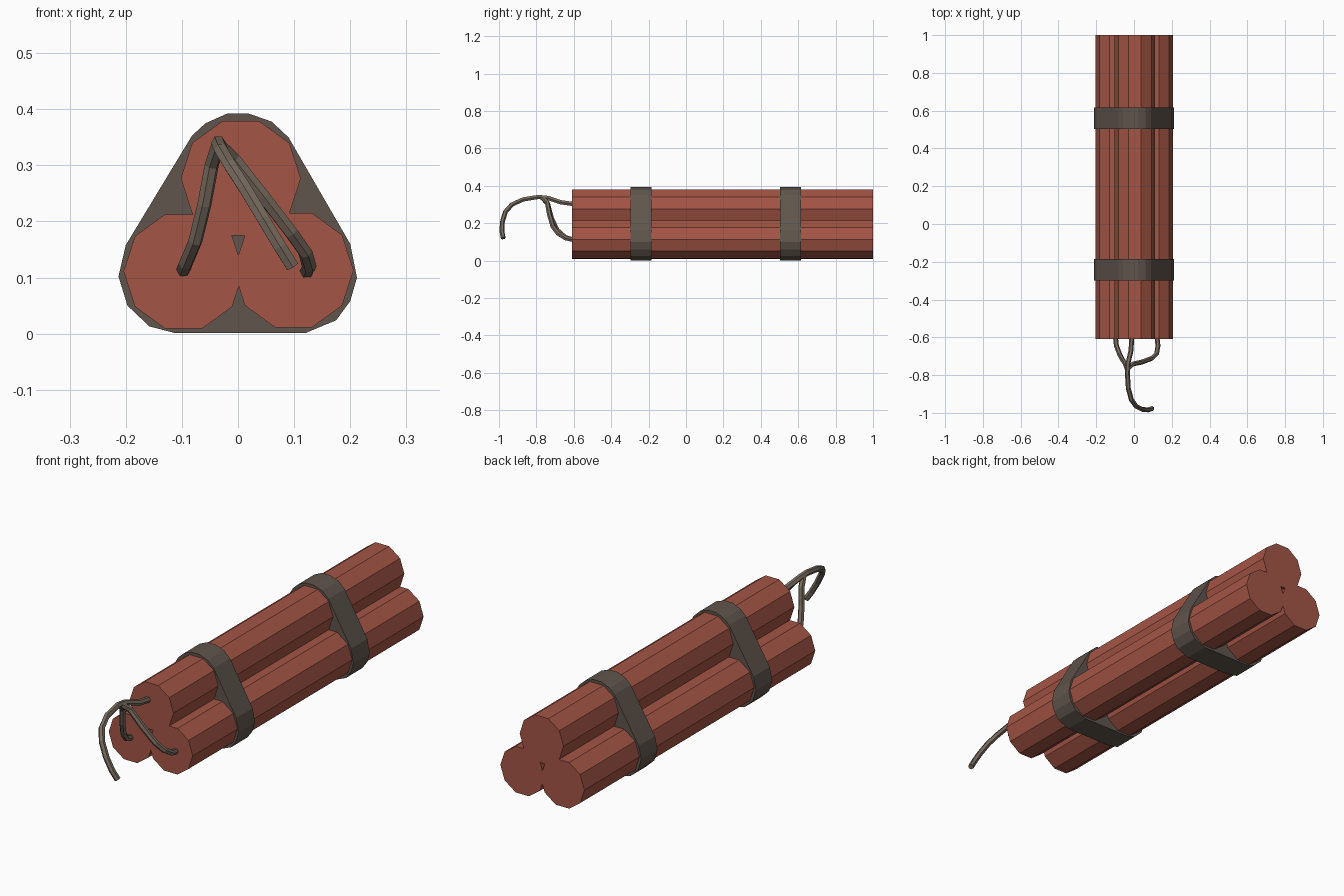
import bpy, math

if "Cube" in bpy.data.objects:
    bpy.data.objects.remove(bpy.data.objects["Cube"])


def material(name, rgb):
    m = bpy.data.materials.new(name)
    m.diffuse_color = (*rgb, 1)
    m.use_nodes = True
    m.node_tree.nodes["Principled BSDF"].inputs["Base Color"].default_value = m.diffuse_color
    return m


RED = material("brick_red", (0.37, 0.09, 0.06))
GREY = material("dark_taupe", (0.115, 0.09, 0.072))
TAN = material("cord_brown", (0.19, 0.15, 0.115))


def prism(name, profile, y0, y1, mat):
    """Extrude an (x, z) profile along y, with closed ends."""
    n = len(profile)
    verts = [(x, y, z) for y in (y0, y1) for x, z in profile]
    faces = [tuple(range(n)), tuple(reversed(range(n, 2 * n)))]
    faces += [(i, i + n, (i + 1) % n + n, (i + 1) % n) for i in range(n)]
    me = bpy.data.meshes.new(name)
    me.from_pydata(verts, [], faces)
    me.materials.append(mat)
    ob = bpy.data.objects.new(name, me)
    bpy.context.collection.objects.link(ob)
    return ob


def cord(name, points, radius=0.013):
    """Six-sided tube through the points."""
    cu = bpy.data.curves.new(name, 'CURVE')
    cu.dimensions = '3D'
    cu.bevel_depth = radius
    cu.bevel_resolution = 1
    cu.use_fill_caps = True
    sp = cu.splines.new('POLY')
    sp.points.add(len(points) - 1)
    for p, co in zip(sp.points, points):
        p.co = (*co, 1)
    cu.materials.append(TAN)
    ob = bpy.data.objects.new(name, cu)
    bpy.context.collection.objects.link(ob)
    bpy.ops.object.select_all(action='DESELECT')
    ob.select_set(True)
    bpy.context.view_layer.objects.active = ob
    bpy.ops.object.convert(target='MESH')
    for poly in bpy.context.object.data.polygons:
        poly.use_smooth = False


# Three ten-sided sticks
for name, cx, cz in (("stick_top", 0.005, 0.277),
                     ("stick_left", -0.097, 0.111),
                     ("stick_right", 0.099, 0.113)):
    ring = [(cx + 0.107 * math.cos(math.tau * i / 10),
             cz + 0.107 * math.sin(math.tau * i / 10)) for i in range(10)]
    prism(name, ring, -0.61, 1.0, RED)

# Two solid straps around the bundle
strap = [(-0.02, 0.392), (-0.058, 0.375), (-0.082, 0.353), (-0.2, 0.158),
         (-0.213, 0.102), (-0.197, 0.05), (-0.158, 0.013), (-0.112, 0.001),
         (0.12, 0.001), (0.175, 0.024), (0.2, 0.058), (0.212, 0.1),
         (0.2, 0.16), (0.09, 0.35), (0.06, 0.378), (0.02, 0.392)]
prism("strap_front", strap, -0.298, -0.184, GREY)
prism("strap_back", strap, 0.502, 0.616, GREY)

# Main cord and two branches meeting at the knot
cord("cord_main", [(-0.012, -0.60, 0.302), (-0.016, -0.67, 0.312),
                   (-0.032, -0.74, 0.335), (-0.035, -0.79, 0.340),
                   (-0.030, -0.87, 0.327), (-0.014, -0.93, 0.300),
                   (0.012, -0.966, 0.260), (0.045, -0.982, 0.205),
                   (0.075, -0.984, 0.155), (0.097, -0.977, 0.120)])
cord("cord_left", [(-0.098, -0.60, 0.112), (-0.093, -0.645, 0.125),
                   (-0.076, -0.69, 0.165), (-0.060, -0.72, 0.230),
                   (-0.047, -0.738, 0.300), (-0.035, -0.77, 0.338)])
cord("cord_right", [(0.122, -0.60, 0.110), (0.127, -0.645, 0.120),
                    (0.120, -0.685, 0.145), (0.095, -0.711, 0.180),
                    (0.045, -0.730, 0.245), (-0.008, -0.742, 0.312),
                    (-0.035, -0.77, 0.338)])
